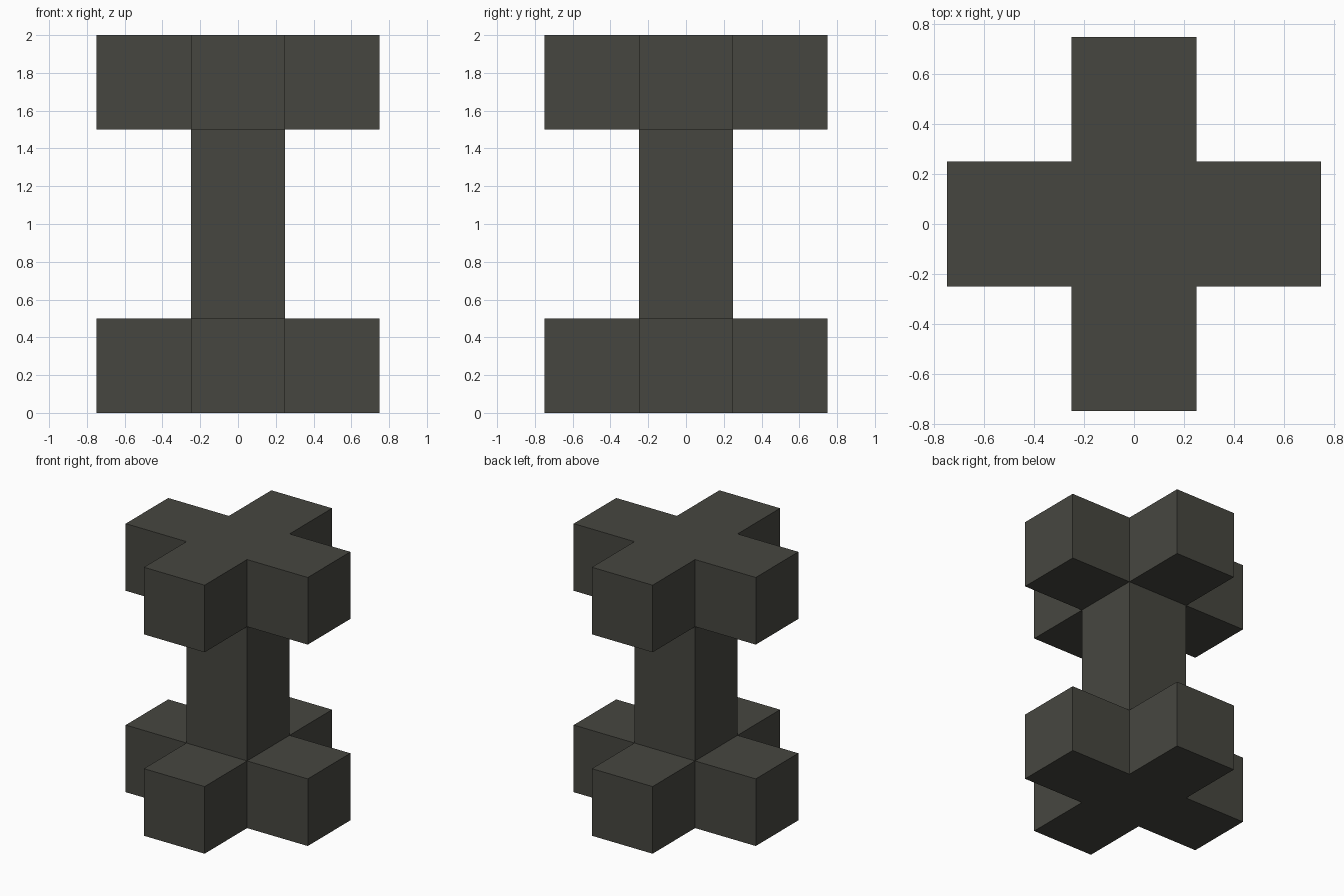
import bpy, bmesh
from mathutils import Vector

if "Cube" in bpy.data.objects:
    bpy.data.objects.remove(bpy.data.objects["Cube"])

S = 0.5  # edge length of one block

# Blocks: a central column of four, with four arms at the bottom and top levels
arms = [(1, 0), (-1, 0), (0, 1), (0, -1)]
blocks = {(0, 0, k) for k in range(4)}
blocks |= {(x, y, k) for x, y in arms for k in (0, 3)}

# Outer skin: one square wherever a block has no neighbour
bm = bmesh.new()
for b in blocks:
    centre = Vector((b[0], b[1], b[2] + 0.5)) * S
    for axis in range(3):
        for sign in (-1, 1):
            n = Vector((0, 0, 0))
            n[axis] = sign
            if tuple(int(b[i] + n[i]) for i in range(3)) in blocks:
                continue
            u = Vector((0, 0, 0))
            u[(axis + 1) % 3] = 1
            v = n.cross(u)
            corners = [(-1, -1), (1, -1), (1, 1), (-1, 1)]
            bm.faces.new([bm.verts.new(centre + (n + u * p + v * q) * S / 2)
                          for p, q in corners])
bmesh.ops.remove_doubles(bm, verts=bm.verts[:], dist=0.001)

# Merge coplanar squares into clean flat faces
bmesh.ops.dissolve_limit(bm, angle_limit=0.01, verts=bm.verts[:], edges=bm.edges[:])
bmesh.ops.recalc_face_normals(bm, faces=bm.faces[:])

mesh = bpy.data.meshes.new("cross_ended_post")
bm.to_mesh(mesh)
bm.free()

mat = bpy.data.materials.new("dark grey")
mat.diffuse_color = (0.062, 0.062, 0.051, 1)
mat.use_nodes = True
mat.node_tree.nodes["Principled BSDF"].inputs["Base Color"].default_value = mat.diffuse_color
mesh.materials.append(mat)

post = bpy.data.objects.new("cross_ended_post", mesh)
bpy.context.collection.objects.link(post)
